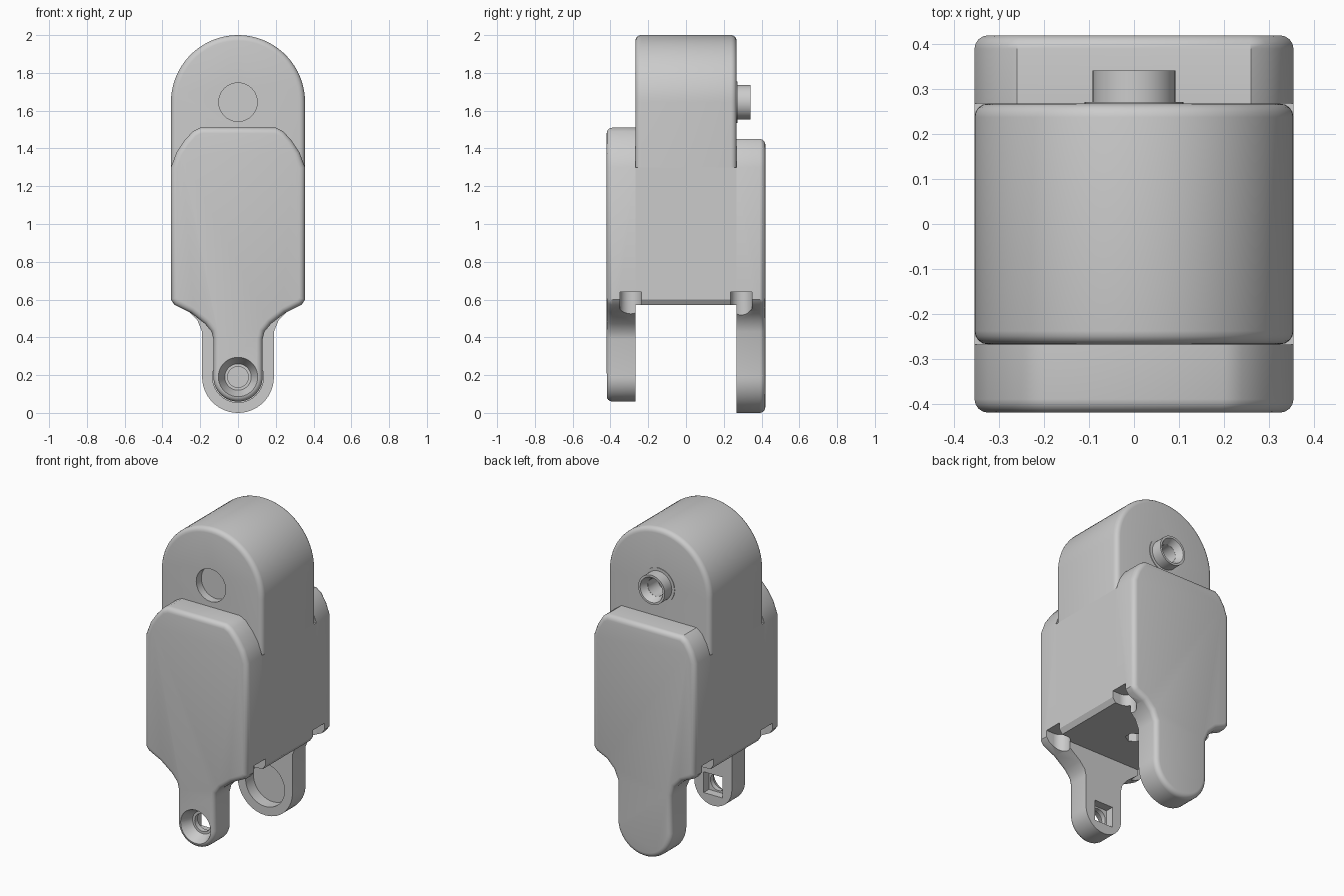
import bpy, bmesh, math
from mathutils import Matrix, Vector

cube = bpy.data.objects.get("Cube")
if cube:
    bpy.data.objects.remove(cube)

GREY = (0.6, 0.6, 0.6, 1)
mat = bpy.data.materials.new("plain grey")
mat.use_nodes = True
mat.diffuse_color = GREY
mat.node_tree.nodes["Principled BSDF"].inputs["Base Color"].default_value = GREY

HALF, INNER, OUTER = 0.355, 0.268, 0.42
PIVOT, HEAD_Z, SPLIT = 0.19, 1.645, 1.30


def finish(name, bm):
    bmesh.ops.recalc_face_normals(bm, faces=bm.faces[:])
    mesh = bpy.data.meshes.new(name)
    bm.to_mesh(mesh)
    bm.free()
    mesh.materials.append(mat)
    ob = bpy.data.objects.new(name, mesh)
    bpy.context.collection.objects.link(ob)
    return ob


def mirrored(half):
    """Close a right-hand profile by mirroring it across x = 0."""
    return half + [(-x, z) for x, z in reversed(half) if x > 1e-5]


def prism(name, outline, y0, y1, round_y=(), skip_z=None):
    """Extrude an x-z outline along y and round the rims at the given y."""
    bm = bmesh.new()
    face = bm.faces.new([bm.verts.new((x, y0, z)) for x, z in outline])
    out = bmesh.ops.extrude_face_region(bm, geom=[face])
    moved = [v for v in out["geom"] if isinstance(v, bmesh.types.BMVert)]
    bmesh.ops.translate(bm, verts=moved, vec=(0, y1 - y0, 0))
    bmesh.ops.recalc_face_normals(bm, faces=bm.faces[:])
    rims = [e for e in bm.edges
            if any(all(abs(v.co.y - y) < 1e-4 for v in e.verts) for y in round_y)
            and not (skip_z is not None and all(abs(v.co.z - skip_z) < 1e-4 for v in e.verts))]
    if rims:
        bmesh.ops.bevel(bm, geom=rims, offset=0.03, offset_type='OFFSET',
                        segments=4, profile=0.5, affect='EDGES')
    return finish(name, bm)


def rod(name, z, y0, y1, r0, r1=None, sides=40):
    """Cylinder or cone along y, radius r0 at y0 and r1 at y1."""
    bm = bmesh.new()
    turn = Matrix.Translation((0, (y0 + y1) / 2, z)) @ Matrix.Rotation(-math.pi / 2, 4, 'X')
    bmesh.ops.create_cone(bm, cap_ends=True, segments=sides, radius1=r0,
                          radius2=r0 if r1 is None else r1, depth=y1 - y0, matrix=turn)
    return finish(name, bm)


def post(name, x, y, z0, z1, r, sides=32):
    bm = bmesh.new()
    bmesh.ops.create_cone(bm, cap_ends=True, segments=sides, radius1=r, radius2=r,
                          depth=z1 - z0, matrix=Matrix.Translation((x, y, (z0 + z1) / 2)))
    return finish(name, bm)


def box(name, centre, size):
    bm = bmesh.new()
    bmesh.ops.create_cube(bm, size=1, matrix=Matrix.Translation(centre) @ Matrix.Diagonal(Vector(size).to_4d()))
    return finish(name, bm)


def cut(ob, cutters):
    for c in cutters:
        c.hide_render = True
        m = ob.modifiers.new("cut", 'BOOLEAN')
        m.operation, m.solver, m.object = 'DIFFERENCE', 'EXACT', c
    bpy.context.view_layer.update()
    done = ob.evaluated_get(bpy.context.evaluated_depsgraph_get())
    mesh = bpy.data.meshes.new_from_object(done)
    ob.modifiers.clear()
    ob.data = mesh


def arm_end(r, n=14):
    """Quarter round at the foot of an arm, ending on the centre line."""
    return [(r * math.cos(i * math.pi / 2 / n), PIVOT - r * math.sin(i * math.pi / 2 / n))
            for i in range(n + 1)]


# Head with a round top
arch = [(HALF, SPLIT)] + [(HALF * math.cos(i * math.pi / 40), HEAD_Z + HALF * math.sin(i * math.pi / 40))
                          for i in range(21)]
head = prism("head", mirrored(arch), -INNER, INNER, (-INNER, INNER), SPLIT)

# Trunk between the plates
trunk = prism("trunk", mirrored([(HALF, SPLIT), (HALF, 0.60), (0.335, 0.57)]), -INNER, INNER)

# Front and back plates with their arms
side = [(HALF, SPLIT), (HALF, 0.60), (0.335, 0.572)]
front_half = ([(0, 1.51), (0.20, 1.51), (0.24, 1.49), (0.285, 1.44), (0.325, 1.38)] + side +
              [(0.25, 0.53), (0.175, 0.472), (0.14, 0.43), (0.13, 0.39)] + arm_end(0.13))
back_half = ([(0, 1.45), (0.26, 1.45), (0.295, 1.425), (0.33, 1.37)] + side +
             [(0.265, 0.54), (0.215, 0.49), (0.19, 0.43)] + arm_end(0.19))
front_plate = prism("front_plate", mirrored(front_half), -OUTER, -INNER, (-OUTER,))
back_plate = prism("back_plate", mirrored(back_half), INNER, OUTER, (OUTER,))

# Pin on the back of the head
pin = rod("pin", HEAD_Z, INNER - 0.02, 0.342, 0.092)
pin_collar = rod("pin_collar", HEAD_Z, INNER - 0.02, INNER + 0.004, 0.11)

# Screw reliefs at the four lower corners
reliefs = {-1: [], 1: []}
for sy in (-1, 1):
    for sx in (-1, 1):
        y = sy * 0.293
        reliefs[sy] += [post("relief_cutter", sx * 0.30, y, 0.40, 0.64, 0.057),
                        box("relief_cutter", (sx * 0.35, y, 0.52), (0.1, 0.114, 0.24))]

# Holes and pockets
bore = rod("bore_cutter", PIVOT, -0.5, -0.2, 0.055)
sink = rod("sink_cutter", PIVOT, -0.425, -0.35, 0.107, 0.07)
nut = box("nut_cutter", (0, -0.28, PIVOT), (0.13, 0.08, 0.13))
socket = rod("socket_cutter", PIVOT, 0.2, 0.345, 0.135)
dimple = rod("dimple_cutter", HEAD_Z, -0.4, -INNER + 0.05, 0.102)
pin_bore = rod("pin_bore_cutter", HEAD_Z, 0.2, 0.4, 0.055)
pin_sink = rod("pin_sink_cutter", HEAD_Z, 0.30, 0.345, 0.056, 0.08)
hex_hole = post("hex_cutter", 0, 0, 0.5, 0.66, 0.05, 6)

cut(front_plate, reliefs[-1] + [bore, sink, nut])
cut(back_plate, reliefs[1] + [socket])
cut(trunk, reliefs[-1] + reliefs[1] + [hex_hole])
cut(head, [dimple, pin_bore])
cut(pin, [pin_bore, pin_sink])
cut(pin_collar, [pin_bore])

for ob in [o for o in bpy.data.objects if "_cutter" in o.name]:
    bpy.data.objects.remove(ob)

# Smooth the rounded surfaces, keep hard edges
parts = [head, trunk, front_plate, back_plate, pin, pin_collar]
bpy.ops.object.select_all(action='DESELECT')
for ob in parts:
    ob.select_set(True)
bpy.context.view_layer.objects.active = head
bpy.ops.object.shade_smooth_by_angle(angle=math.radians(32))
